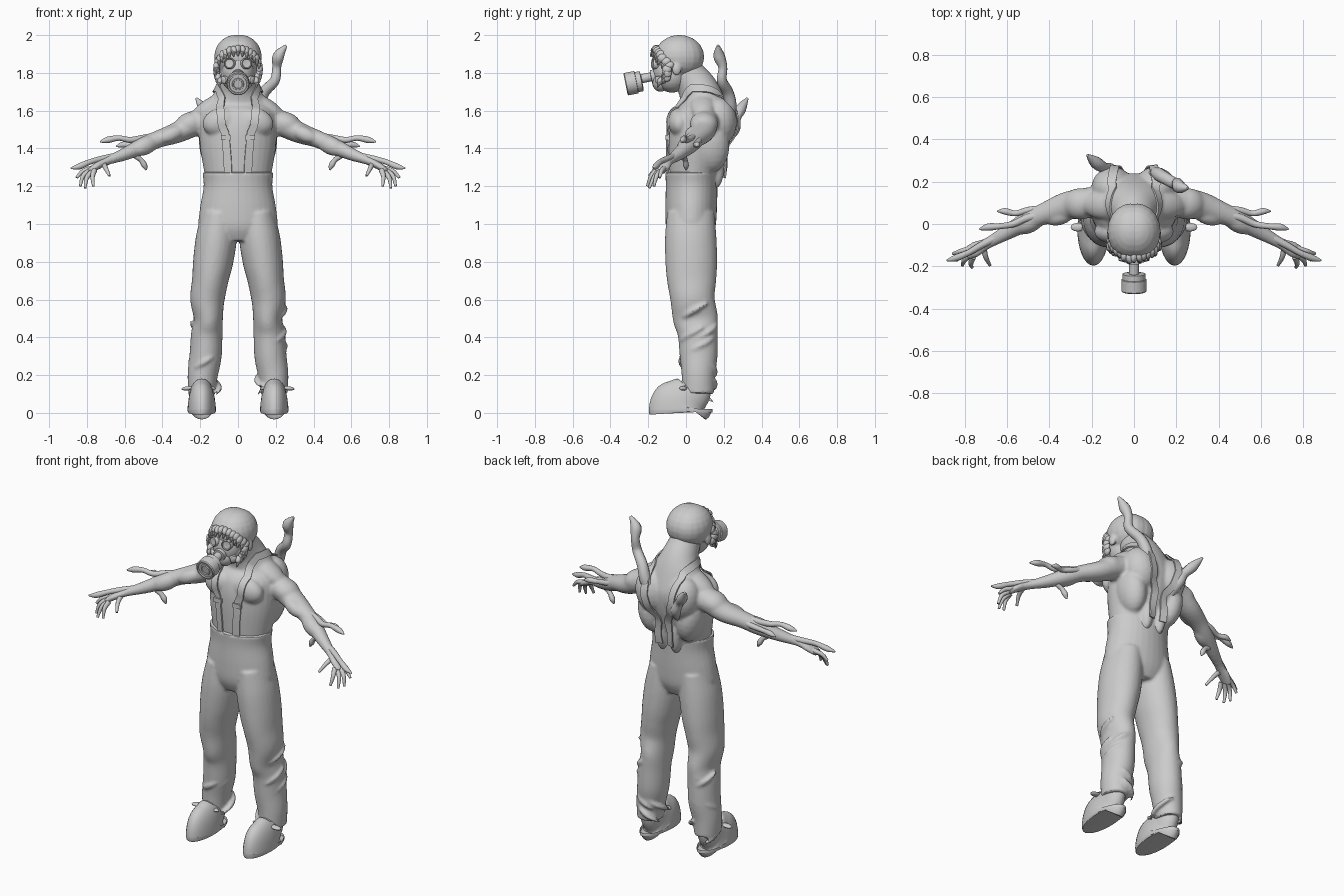
import bpy, bmesh, math, random
from mathutils import Vector, Matrix, Euler
from mathutils.bvhtree import BVHTree

random.seed(4)
cube = bpy.data.objects.get("Cube")
if cube:
    bpy.data.objects.remove(cube)

clay = bpy.data.materials.new("light grey clay")
clay.use_nodes = True
GREY = (0.6, 0.6, 0.6, 1)
clay.diffuse_color = GREY
clay.node_tree.nodes["Principled BSDF"].inputs["Base Color"].default_value = GREY


def tube(bm, pts, side=1, n=20, steps=5, ref=(0, 1, 0)):
    """Smooth loft through points (x, y, z, radius[, second radius])."""
    pts = [Vector((p[0] * side, *p[1:4], p[-1])) for p in pts]
    rows = []
    for i in range(len(pts) - 1):
        a, b, c, d = (pts[max(0, min(len(pts) - 1, i + k))] for k in (-1, 0, 1, 2))
        for j in range(steps):
            t = j / steps
            rows.append(b + (c - a) * t / 2 + (2 * a - 5 * b + 4 * c - d) * t * t / 2
                        + (3 * b - a - 3 * c + d) * t ** 3 / 2)
    rows.append(pts[-1])
    rings = []
    for i, r in enumerate(rows):
        t = (rows[min(i + 1, len(rows) - 1)] - rows[max(i - 1, 0)])
        t = Vector(t[:3]).normalized()
        u = t.cross(Vector(ref)).normalized()
        v = u.cross(t)
        c = Vector(r[:3])
        rings.append([bm.verts.new(c + u * r[3] * math.cos(k * math.tau / n)
                                   + v * r[4] * math.sin(k * math.tau / n)) for k in range(n)])
    for a, b in zip(rings, rings[1:]):
        for k in range(n):
            bm.faces.new((a[k], a[(k + 1) % n], b[(k + 1) % n], b[k]))
    bm.faces.new(rings[0])
    bm.faces.new(rings[-1])


def ball(bm, loc, size, rot=(0, 0, 0), side=1):
    e = Euler((rot[0], rot[1] * side, rot[2] * side))
    m = Matrix.LocRotScale(Vector((loc[0] * side, loc[1], loc[2])), e, Vector(size))
    bmesh.ops.create_uvsphere(bm, u_segments=20, v_segments=12, radius=1, matrix=m)


def lathe(bm, profile, origin, axis, n=32):
    """Closed turned part from (distance along axis, radius) pairs."""
    q = Vector((0, 0, 1)).rotation_difference(Vector(axis))
    rings = [[bm.verts.new(Vector(origin) + q @ Vector((r * math.cos(k * math.tau / n),
              r * math.sin(k * math.tau / n), d))) for k in range(n)] for d, r in profile]
    for a, b in zip(rings, rings[1:]):
        for k in range(n):
            bm.faces.new((a[k], a[(k + 1) % n], b[(k + 1) % n], b[k]))
    bm.faces.new(rings[0])
    bm.faces.new(rings[-1])


def finish(bm, name, voxel=0, smooth=4, thick=0, angle=40):
    bmesh.ops.recalc_face_normals(bm, faces=bm.faces)
    me = bpy.data.meshes.new(name)
    bm.to_mesh(me)
    bm.free()
    ob = bpy.data.objects.new(name, me)
    bpy.context.collection.objects.link(ob)
    me.materials.append(clay)
    if voxel:
        m = ob.modifiers.new("merge", "REMESH")
        m.mode, m.voxel_size = "VOXEL", voxel
        m = ob.modifiers.new("soften", "SMOOTH")
        m.factor, m.iterations = 0.5, smooth
    if thick:
        m = ob.modifiers.new("thickness", "SOLIDIFY")
        m.thickness, m.offset = thick, 0
    bpy.ops.object.select_all(action="DESELECT")
    ob.select_set(True)
    bpy.context.view_layer.objects.active = ob
    for m in list(ob.modifiers):
        bpy.ops.object.modifier_apply(modifier=m.name)
    bpy.ops.object.shade_smooth_by_angle(angle=math.radians(angle))
    return ob


# Body: torso, neck, muscles and arms merged into one skin
bm = bmesh.new()
tube(bm, [(0, .035, 1.18, .165, .12), (0, .04, 1.28, .18, .135), (0, .055, 1.4, .2, .155),
          (0, .07, 1.5, .205, .165), (0, .085, 1.58, .2, .155), (0, .085, 1.65, .155, .12),
          (0, .06, 1.72, .11, .105), (0, .015, 1.79, .088, .09), (0, -.02, 1.86, .08, .08)], n=32)
for s in (1, -1):
    ball(bm, (.09, -.035, 1.54), (.1, .06, .075), (0, .25, 0), s)          # chest
    ball(bm, (.1, .17, 1.54), (.1, .1, .13), (0, .2, 0), s)                # shoulder blade
    ball(bm, (.13, .13, 1.41), (.075, .1, .14), (0, .15, 0), s)            # side of back
    ball(bm, (.045, .16, 1.32), (.04, .045, .13), (0, 0, 0), s)            # lower back
    ball(bm, (.13, .09, 1.625), (.13, .07, .05), (0, .5, 0), s)            # neck to shoulder
    ball(bm, (.255, .095, 1.53), (.085, .075, .062), (0, .4, 0), s)        # shoulder cap
    ball(bm, (.35, .035, 1.475), (.075, .04, .04), (0, .4, -.3), s)        # upper arm front
    ball(bm, (.49, .005, 1.415), (.085, .045, .048), (0, .4, -.5), s)      # forearm
    tube(bm, [(.1, .11, 1.56, .07), (.22, .1, 1.535, .068, .072), (.32, .085, 1.485, .056, .066),
              (.42, .05, 1.45, .046, .052), (.5, .015, 1.415, .045, .047), (.6, -.04, 1.37, .034, .036),
              (.69, -.09, 1.335, .023, .027), (.75, -.12, 1.305, .02, .038),
              (.79, -.14, 1.275, .014, .03)], s)
finish(bm, "body", .009)
body = bpy.context.object

# Hands: fingers spread from the palm
bm = bmesh.new()
for s in (1, -1):
    for a, m, t in [((.77, -.115, 1.295), (.82, -.13, 1.28), (.855, -.14, 1.245)),
                    ((.78, -.13, 1.285), (.82, -.155, 1.255), (.835, -.17, 1.2)),
                    ((.77, -.145, 1.28), (.8, -.17, 1.245), (.81, -.195, 1.19)),
                    ((.76, -.155, 1.285), (.77, -.185, 1.25), (.765, -.205, 1.2)),
                    ((.71, -.11, 1.315), (.7, -.155, 1.295), (.68, -.195, 1.255))]:
        tube(bm, [(*a, .015), (*m, .012), (*t, .007)], s, 10, ref=(1, 0, 0))
finish(bm, "fingers")


def tentacle(bm, pts, r, s=1):
    """Winding stalk with a bulb just before its pointed tip."""
    prof = [r * (1 - .5 * i / (len(pts) - 1)) for i in range(len(pts))]
    prof[-2:] = [r * .85, r * .2]
    tube(bm, [(*p, q) for p, q in zip(pts, prof)], s, 12, ref=(.3, .9, .1))


bm = bmesh.new()
for s in (1, -1):
    tentacle(bm, [(.4, .05, 1.47), (.5, .03, 1.455), (.57, .0, 1.445), (.63, -.01, 1.455),
                  (.69, -.015, 1.445), (.73, -.025, 1.435)], .02, s)
    tentacle(bm, [(.44, .07, 1.45), (.5, .065, 1.435), (.56, .05, 1.42), (.61, .06, 1.42),
                  (.645, .06, 1.41)], .018, s)
    tentacle(bm, [(.56, 0, 1.39), (.54, -.01, 1.36), (.515, -.005, 1.34), (.495, 0, 1.31),
                  (.485, 0, 1.285)], .018, s)
    tentacle(bm, [(.64, -.06, 1.36), (.72, -.1, 1.345), (.78, -.135, 1.33), (.84, -.16, 1.305),
                  (.885, -.172, 1.295)], .019, s)
finish(bm, "arm_tentacles")

bm = bmesh.new()
tentacle(bm, [(.08, .22, 1.54), (.11, .235, 1.63), (.14, .22, 1.7), (.195, .19, 1.76),
              (.205, .195, 1.83), (.215, .175, 1.89), (.255, .17, 1.945)], .036)
tentacle(bm, [(-.09, .2, 1.45), (-.11, .255, 1.5), (-.14, .265, 1.56), (-.18, .29, 1.61),
              (-.22, .325, 1.665)], .034)
finish(bm, "back_tentacles")

# Head: two lobed cranium and jaw
bm = bmesh.new()
for s in (1, -1):
    ball(bm, (.014, -.035, 1.885), (.112, .132, .116), (0, 0, 0), s)
    ball(bm, (.115, -.05, 1.82), (.014, .025, .035), (0, 0, 0), s)
ball(bm, (0, -.075, 1.79), (.092, .092, .095))
finish(bm, "head", .008, 2)

# Hair: short locks framing the face
bm = bmesh.new()
for i in range(23):
    a = math.radians(-125 + i * 250 / 22)
    x, z = .115 * math.sin(a), 1.82 + .105 * math.cos(a)
    y = -.165 + .07 * abs(math.sin(a)) ** 2 + random.uniform(-.01, .01)
    ball(bm, (x, y, z), (.017, .026, random.uniform(.018, .027)), (.4, 0, random.uniform(-.4, .4)))
    tube(bm, [(x, y, z, .013), (x * 1.05, y - .018, z - .02, .009),
              (x * 1.02, y - .024, z - .038, .003)], 1, 8, 3)
finish(bm, "hair_locks")

# Gas mask: face piece, eye rims, side valves and nozzle
bm = bmesh.new()
ball(bm, (0, -.105, 1.81), (.084, .07, .098))
ball(bm, (0, -.135, 1.755), (.055, .045, .055))
for s in (1, -1):
    lathe(bm, [(0, .03), (.03, .03), (.035, .026), (.03, .022), (.028, .004)],
          (s * .038, -.145, 1.848), (s * .25, -1, .08))
    lathe(bm, [(0, .02), (.03, .02), (.034, .015)], (s * .055, -.13, 1.765), (s * .8, -.7, -.1))
lathe(bm, [(0, .036), (.03, .036), (.032, .024), (.09, .024)], (0, -.155, 1.785), (0, -1, -.2))
finish(bm, "gas_mask")

bm = bmesh.new()
lathe(bm, [(0, .03), (.004, .054), (.03, .054), (.032, .06), (.085, .06), (.09, .055), (.09, .048),
           (.083, .046), (.083, .032), (.088, .03), (.088, .024), (.083, .022), (.083, .003)],
      (0, -.232, 1.757), (0, -1, -.2))
finish(bm, "filter_canister", angle=30)

# Trousers: hips and legs merged, with slanted creases on the shins
bm = bmesh.new()
tube(bm, [(0, .03, 1.275, .19, .14), (0, .03, 1.2, .182, .137), (0, .027, 1.08, .202, .137),
          (0, .025, .98, .205, .13), (0, .025, .91, .14, .1)], n=32)
for s in (1, -1):
    tube(bm, [(.1, .025, 1.06, .09, .125), (.114, .025, .93, .108, .136), (.132, .028, .8, .106, .137),
              (.148, .03, .7, .096, .13), (.162, .035, .6, .091, .117), (.157, .05, .5, .077, .119),
              (.165, .062, .42, .083, .106), (.172, .067, .3, .085, .1), (.187, .065, .2, .08, .088),
              (.193, .065, .1, .07, .084)], s, 28)
    for k in range(9):
        a0, z0 = random.uniform(0, math.tau), .15 + .042 * k
        slope = random.choice((-.04, .04))
        tube(bm, [(.174 + .076 * math.cos(a0 + j * .5), .064 + .092 * math.sin(a0 + j * .5),
                   z0 + slope * j * .6, .005 + .01 * math.sin(math.pi * j / 4)) for j in range(5)],
             s, 8, 3, (0, 0, 1))
finish(bm, "trousers", .009, 3)

# Shoes with laces sticking out at the ankle
bm = bmesh.new()
for s in (1, -1):
    tube(bm, [(.192, -.028, 0, .07, .164), (.192, -.028, .012, .075, .169), (.192, -.024, .045, .073, .16),
              (.192, .005, .08, .066, .125), (.192, .04, .11, .06, .095), (.192, .06, .15, .055, .08)], s, 32)
finish(bm, "shoes")

bm = bmesh.new()
for s in (1, -1):
    ball(bm, (.265, -.015, .13), (.034, .02, .011), (0, .1, 0), s)
    ball(bm, (.15, -.02, .132), (.035, .018, .01), (0, -.1, 0), s)
    ball(bm, (.205, -.04, .125), (.03, .02, .012), (0, 0, 0), s)
finish(bm, "shoe_laces")

# Braces: ribbons laid over the skin, with adjuster clips
skin = bmesh.new()
skin.from_mesh(body.data)
tree = BVHTree.FromBMesh(skin)
guide = [Vector(p) for p in [(.065, -.15, 1.22), (.07, -.16, 1.34), (.08, -.16, 1.46), (.095, -.1, 1.62),
         (.11, .03, 1.72), (.11, .18, 1.7), (.085, .32, 1.55), (.05, .32, 1.42), (.02, .26, 1.23)]]
bm = bmesh.new()
for s in (1, -1):
    path = [a.lerp(b, j / 6) for a, b in zip(guide, guide[1:]) for j in range(6)] + [guide[-1]]
    hits = [tree.find_nearest(Vector((p.x * s, p.y, p.z)))[:2] for p in path]
    last = None
    for i, (p, nrm) in enumerate(hits):
        t = hits[min(i + 1, len(hits) - 1)][0] - hits[max(i - 1, 0)][0]
        w = t.cross(nrm).normalized() * .021
        row = [bm.verts.new(p + nrm * .007 + w), bm.verts.new(p + nrm * .007 - w)]
        if last:
            bm.faces.new((last[0], last[1], row[1], row[0]))
        last = row
finish(bm, "braces", thick=.008)

bm = bmesh.new()
for s in (1, -1):
    p, nrm, *_ = tree.find_nearest(Vector((.08 * s, -.16, 1.46)))
    bmesh.ops.create_cube(bm, size=1, matrix=Matrix.LocRotScale(
        p + nrm * .01, Euler((0, 0, 0)), Vector((.052, .018, .026))))
finish(bm, "brace_clips")
skin.free()
